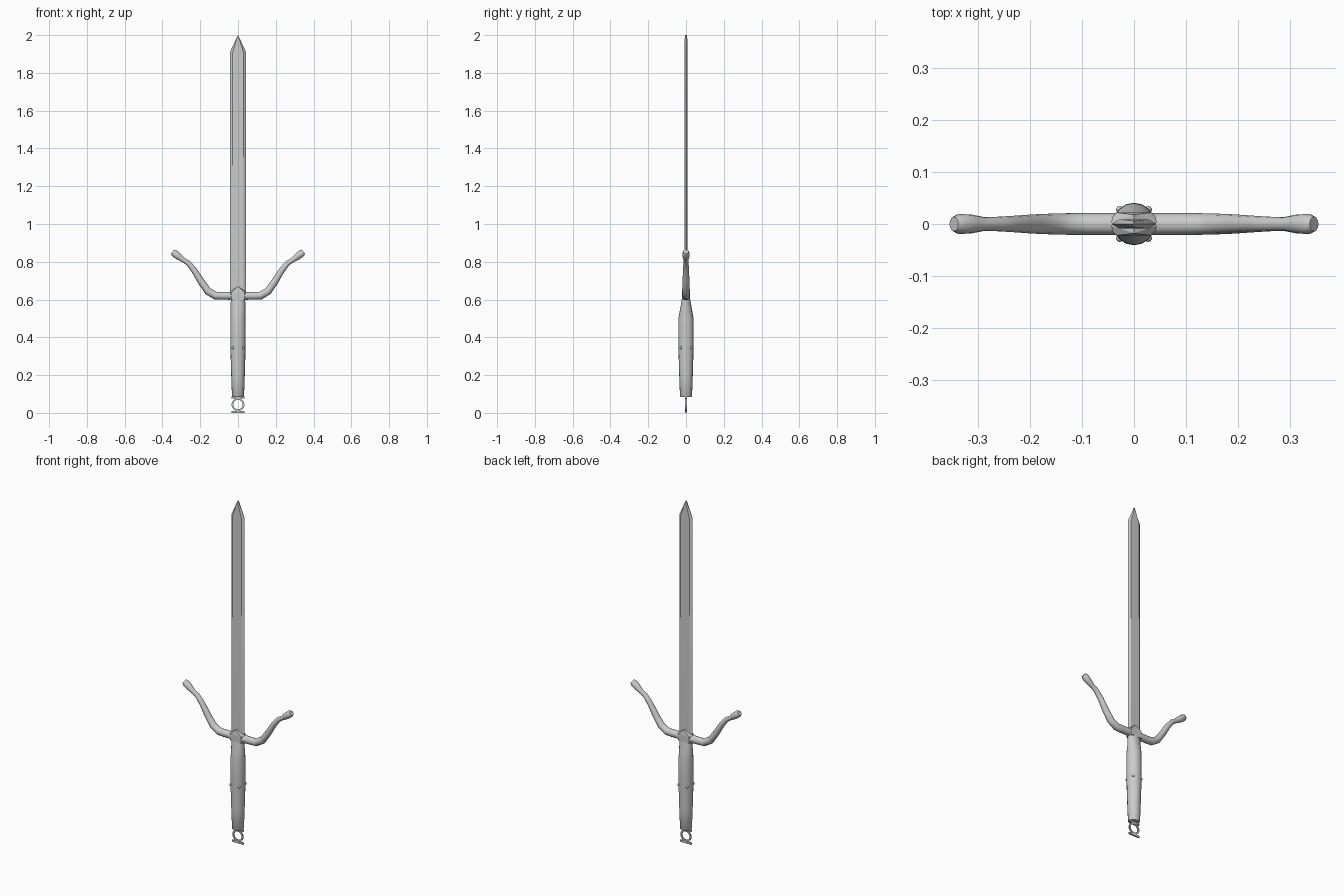
import bpy, bmesh, math
from mathutils import Vector

if "Cube" in bpy.data.objects:
    bpy.data.objects.remove(bpy.data.objects["Cube"])


def finish(name, bm, smooth=True, angle=40):
    bmesh.ops.recalc_face_normals(bm, faces=bm.faces)
    me = bpy.data.meshes.new(name)
    bm.to_mesh(me)
    bm.free()
    ob = bpy.data.objects.new(name, me)
    bpy.context.collection.objects.link(ob)
    if smooth:
        bpy.ops.object.select_all(action='DESELECT')
        ob.select_set(True)
        bpy.context.view_layer.objects.active = ob
        bpy.ops.object.shade_smooth_by_angle(angle=math.radians(angle))
    return ob


def loft(name, rings, closed=False, **kw):
    """Skin a list of point rings; cap the ends unless closed."""
    bm = bmesh.new()
    vs = [[bm.verts.new(p) for p in r] for r in rings]
    n = len(vs[0])
    pairs = list(zip(vs, vs[1:])) + ([(vs[-1], vs[0])] if closed else [])
    for a, b in pairs:
        for i in range(n):
            j = (i + 1) % n
            bm.faces.new((a[i], a[j], b[j], b[i]))
    if not closed:
        bm.faces.new(vs[0][::-1])
        bm.faces.new(vs[-1])
    bmesh.ops.remove_doubles(bm, verts=bm.verts, dist=1e-5)
    return finish(name, bm, **kw)


def ellipse(z, rx, ry, n=16):
    return [(rx * math.cos(2 * math.pi * i / n), ry * math.sin(2 * math.pi * i / n), z)
            for i in range(n)]


def box(name, size, loc):
    bm = bmesh.new()
    bmesh.ops.create_cube(bm, size=1)
    for v in bm.verts:
        v.co = Vector(v.co[i] * size[i] + loc[i] for i in range(3))
    return finish(name, bm, smooth=False)


# blade: flattened hexagonal section ending in a chisel point
def blade_ring(z, w, t):
    return [(w, 0, z), (w * .65, t, z), (-w * .65, t, z),
            (-w, 0, z), (-w * .65, -t, z), (w * .65, -t, z)]


loft("blade", [blade_ring(.6, .043, .009), blade_ring(1.91, .043, .009),
               blade_ring(2.0, .0008, .006)], angle=30)

# grip: round handle flattening towards the guard
loft("grip", [ellipse(*s) for s in [
    (.084, .028, .028), (.09, .032, .032), (.20, .036, .036), (.30, .039, .039),
    (.40, .041, .041), (.50, .040, .040), (.55, .039, .031), (.61, .038, .021)]])

# crossguard: tube swept along an upswept path, flared at both ends
half = [(.09, .62, .021), (.12, .621, .021), (.16, .645, .02), (.195, .695, .0185),
        (.23, .752, .016), (.262, .792, .014), (.287, .808, .013),
        (.312, .826, .018), (.338, .846, .0195), (.347, .853, .014)]
path = [(-x, z, r) for x, z, r in half[::-1]] + [(0, .62, .021)] + half
rings = []
for i, (x, z, r) in enumerate(path):
    a, b = path[max(i - 1, 0)], path[min(i + 1, len(path) - 1)]
    d = Vector((b[0] - a[0], 0, b[1] - a[1])).normalized()
    side = Vector((-d.z, 0, d.x))
    rings.append([Vector((x, 0, z)) + r * (math.cos(k * math.pi / 6) * side +
                  math.sin(k * math.pi / 6) * Vector((0, 1, 0))) for k in range(12)])
loft("crossguard", rings)

# guard collar: six-sided block with a pointed top
bm = bmesh.new()
for sx in (-1, 1):
    for z in (.598, .634):
        bm.verts.new((sx * .053, 0, z))
        for sy in (-1, 1):
            bm.verts.new((sx * .034, sy * .022, z + .004 * (z > .6)))
for sy in (-1, 1):
    bm.verts.new((0, sy * .018, .67))
bmesh.ops.convex_hull(bm, input=bm.verts)
finish("guard_collar", bm, smooth=False)

# small rivets around the grip
for k in range(4):
    a = math.radians(45 + 90 * k)
    bm = bmesh.new()
    bmesh.ops.create_uvsphere(bm, u_segments=10, v_segments=6, radius=.007)
    for v in bm.verts:
        v.co += Vector((.039 * math.cos(a), .039 * math.sin(a), .345))
    finish("grip_rivet", bm)

# pommel: flat ring between two thin bars
N = 24
ring = []
for i in range(N):
    c, s = math.cos(2 * math.pi * i / N), math.sin(2 * math.pi * i / N)
    ring.append([(r * c, y, .044 + r * s) for r, y in
                 ((.034, -.004), (.034, .004), (.025, .004), (.025, -.004))])
loft("pommel_ring", ring, closed=True)
box("pommel_lower_bar", (.07, .008, .011), (0, 0, .0055))
box("pommel_upper_bar", (.07, .008, .011), (0, 0, .081))
